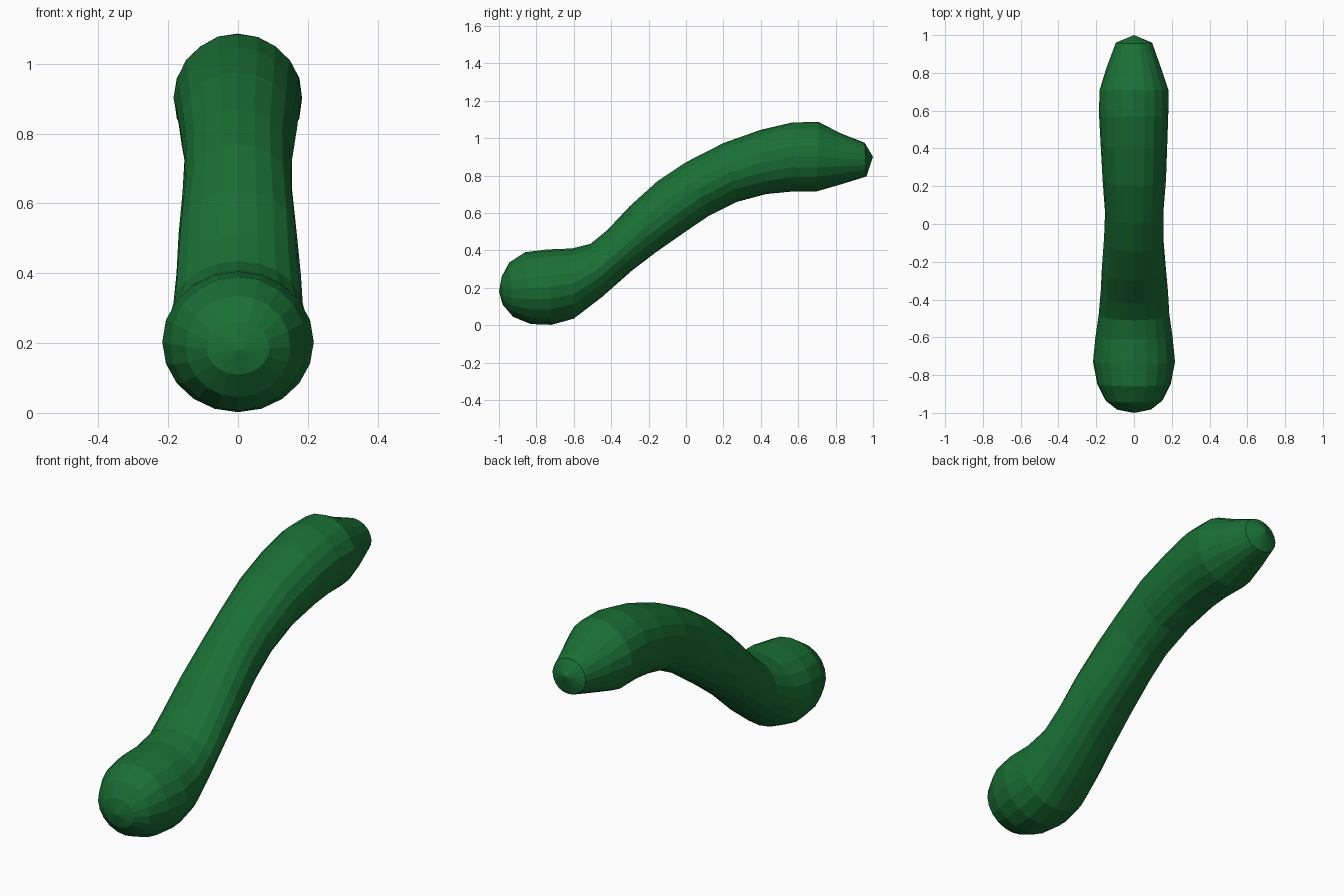
import bpy, bmesh, math, random

if "Cube" in bpy.data.objects:
    bpy.data.objects.remove(bpy.data.objects["Cube"])

random.seed(4)
SIDES = 20

# Cross-sections along the body: top y, top z, bottom y, bottom z, half width
RINGS = [
    (-.985, .26, -.98, .11, .09), (-.945, .335, -.925, .045, .15),
    (-.86, .39, -.83, .006, .195), (-.74, .405, -.72, .002, .217),
    (-.61, .41, -.6, .035, .205), (-.51, .435, -.45, .15, .187),
    (-.42, .51, -.29, .29, .178), (-.3, .635, -.16, .39, .17),
    (-.15, .77, .0, .50, .157), (0, .87, .12, .585, .155),
    (.2, .975, .27, .66, .168), (.4, 1.045, .43, .70, .177),
    (.57, 1.085, .57, .717, .183), (.71, 1.085, .70, .717, .184),
    (.82, 1.03, .83, .755, .145), (.955, .975, .965, .795, .095),
]

mat = bpy.data.materials.new("green_skin")
mat.diffuse_color = (0.01, 0.16, 0.035, 1)
mat.use_nodes = True
mat.node_tree.nodes["Principled BSDF"].inputs["Base Color"].default_value = mat.diffuse_color

# Curved body: elliptical rings bridged together, closed by a fan at each tip
bm = bmesh.new()
loops = []
for yt, zt, yb, zb, w in RINGS:
    loop = []
    for i in range(SIDES):
        a = 2 * math.pi * i / SIDES
        c = math.cos(a)
        s = 1 + random.uniform(-.012, .012) * (yt > -.5)  # slight wrinkles
        loop.append(bm.verts.new((w * s * math.sin(a),
                                  (yt + yb) / 2 + (yt - yb) / 2 * c * s,
                                  (zt + zb) / 2 + (zt - zb) / 2 * c * s)))
    loops.append(loop)

for a, b in zip(loops, loops[1:]):
    for i in range(SIDES):
        j = (i + 1) % SIDES
        bm.faces.new((a[i], a[j], b[j], b[i]))

for loop, tip in ((loops[0], (0, -1, .18)), (loops[-1], (0, 1, .9))):
    v = bm.verts.new(tip)
    for i in range(SIDES):
        bm.faces.new((loop[i], loop[(i + 1) % SIDES], v))

bmesh.ops.recalc_face_normals(bm, faces=bm.faces)
mesh = bpy.data.meshes.new("curved_body")
bm.to_mesh(mesh)
bm.free()
mesh.materials.append(mat)
body = bpy.data.objects.new("curved_body", mesh)
bpy.context.collection.objects.link(body)
